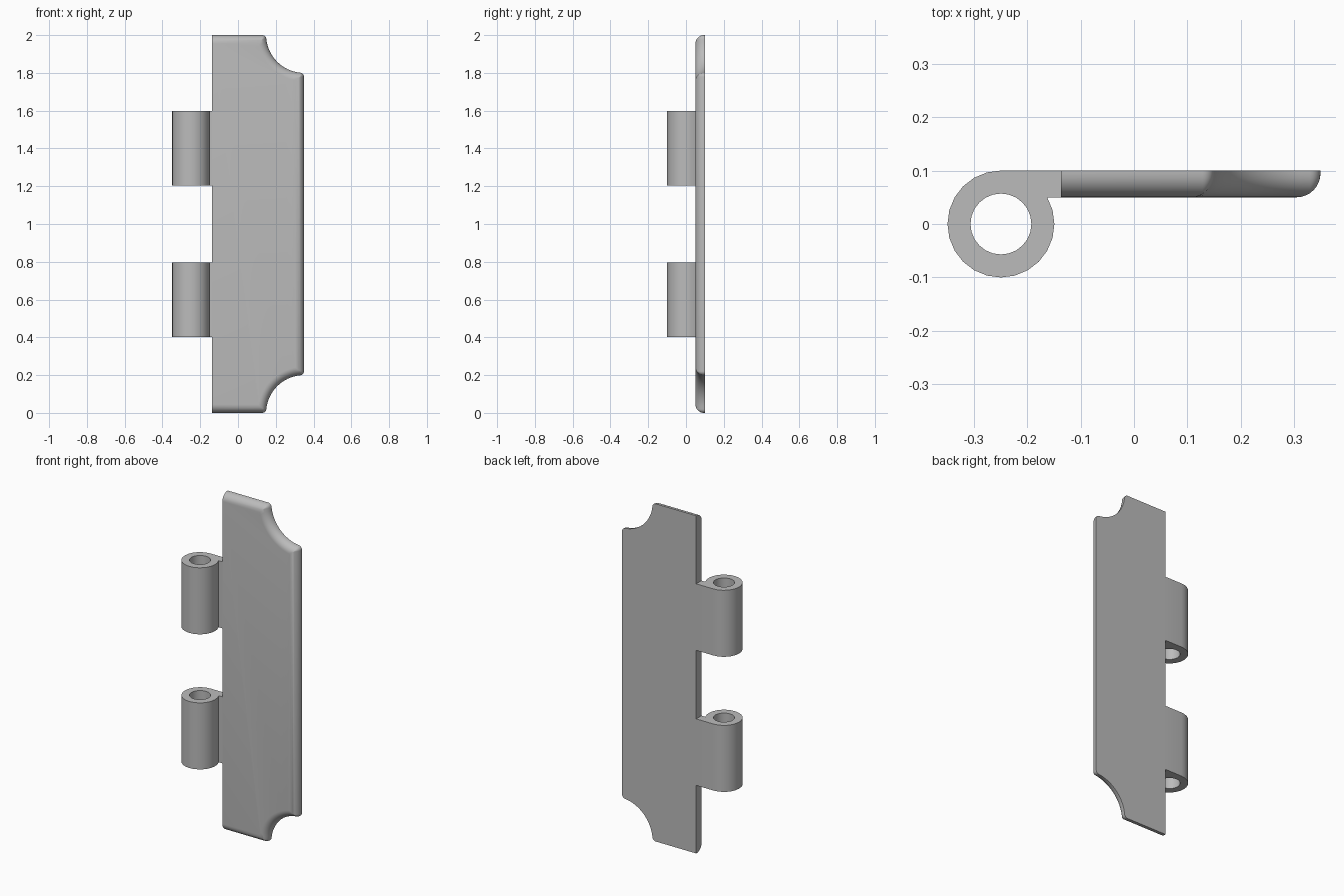
import bpy, bmesh
from math import sin, cos, pi, sqrt, atan2, radians

if "Cube" in bpy.data.objects:
    bpy.data.objects.remove(bpy.data.objects["Cube"])

HEIGHT, RIGHT, LEFT = 2.0, 0.349, -0.137   # leaf extents
BACK, FRONT = 0.1, 0.05                    # leaf thickness along y
NOTCH, CORNER, ROUND = 0.2, 0.022, 0.045   # notch, corner and edge radii
PIN_X, BARREL, HOLE = -0.249, 0.1, 0.057   # knuckle

grey = bpy.data.materials.new("plain grey")
grey.use_nodes = True
colour = (0.5, 0.5, 0.5, 1)
grey.diffuse_color = colour
grey.node_tree.nodes["Principled BSDF"].inputs["Base Color"].default_value = colour


def finish(bm, name):
    bmesh.ops.remove_doubles(bm, verts=bm.verts, dist=1e-5)
    bmesh.ops.recalc_face_normals(bm, faces=bm.faces)
    mesh = bpy.data.meshes.new(name)
    bm.to_mesh(mesh)
    bm.free()
    mesh.materials.append(grey)
    obj = bpy.data.objects.new(name, mesh)
    bpy.context.collection.objects.link(obj)
    bpy.ops.object.select_all(action="DESELECT")
    obj.select_set(True)
    bpy.context.view_layer.objects.active = obj
    bpy.ops.object.shade_smooth_by_angle(angle=radians(35))
    return obj


def leaf_outline(d):
    """Outline in x, z moved inward by d: straight left side, scooped right corners."""
    c = max(CORNER, d)
    u = sqrt((NOTCH + c) ** 2 - c ** 2)     # corner centre, measured in from the right
    r = c - d
    end = atan2(-c, u)
    half = []
    for i in range(7):                      # small outer corner
        a = -pi / 2 + (end + pi / 2) * i / 6
        half.append((u - r * cos(a), c + r * sin(a)))
    start = atan2(c, u)
    for i in range(1, 9):                   # first half of the scoop
        a = start + (pi / 4 - start) * i / 8
        half.append(((NOTCH + d) * cos(a), (NOTCH + d) * sin(a)))
    corner = half + [(z, x) for x, z in reversed(half[:-1])]
    lower = [(LEFT, d)] + [(RIGHT - x, z) for x, z in corner]
    return lower + [(x, HEIGHT - z) for x, z in reversed(lower)]


# Leaf: stacked outlines that round over towards the front
levels = [(0, BACK)]
for i in range(9):
    a = pi / 2 * i / 8
    levels.append((ROUND * (1 - cos(a)), FRONT + ROUND * (1 - sin(a))))
bm = bmesh.new()
rings = [[bm.verts.new((x, y, z)) for x, z in leaf_outline(d)] for d, y in levels]
for a, b in zip(rings, rings[1:]):
    for i in range(len(a) - 1):
        bm.faces.new((a[i], a[i + 1], b[i + 1], b[i]))
bm.faces.new(rings[0])
bm.faces.new(rings[-1])
bm.faces.new([r[0] for r in rings] + [r[-1] for r in reversed(rings)])
finish(bm, "hinge_leaf")


# Knuckles: hollow barrel with a flat tab that joins the leaf
def knuckle(name, z0, z1):
    bm = bmesh.new()

    def ring(radius, degrees):
        return [bm.verts.new((PIN_X + radius * cos(radians(a)),
                              radius * sin(radians(a)), z0)) for a in degrees]

    outer = ring(BARREL, range(90, 391, 15))
    inner = ring(HOLE, range(90, 450, 15))
    for i in range(len(outer) - 1):
        bm.faces.new((outer[i], outer[i + 1], inner[i + 1], inner[i]))
    tab = [bm.verts.new((LEFT, y, z0)) for y in (FRONT, BACK)]
    bm.faces.new([outer[-1]] + tab + [outer[0], inner[0]]
                 + inner[:len(outer) - 2:-1])
    out = bmesh.ops.extrude_face_region(bm, geom=bm.faces[:], use_keep_orig=True)
    top = [v for v in out["geom"] if isinstance(v, bmesh.types.BMVert)]
    bmesh.ops.translate(bm, verts=top, vec=(0, 0, z1 - z0))
    finish(bm, name)


knuckle("lower_knuckle", 0.403, 0.797)
knuckle("upper_knuckle", 1.203, 1.597)
